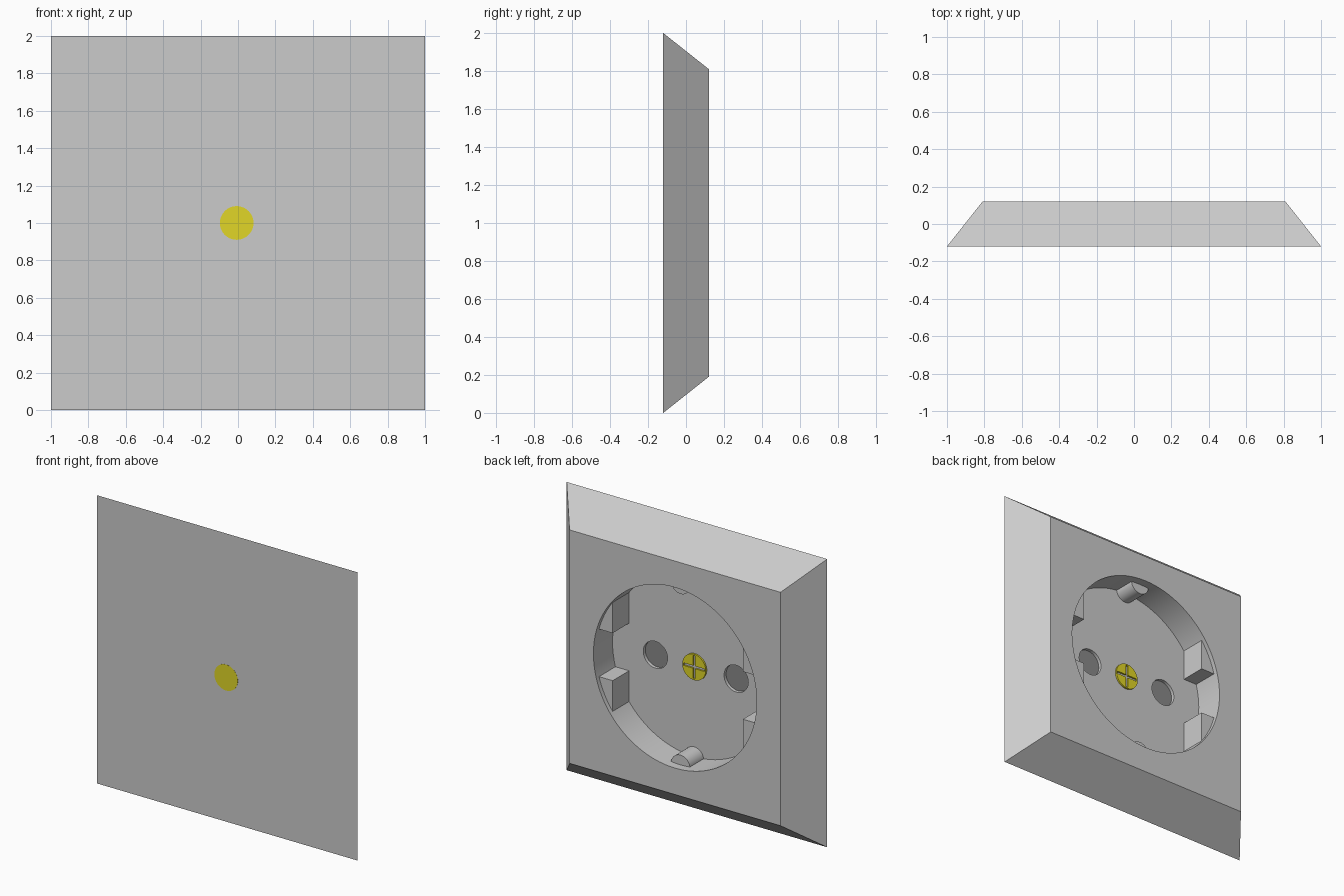
import bpy, bmesh, math
from mathutils import Matrix

if "Cube" in bpy.data.objects:
    bpy.data.objects.remove(bpy.data.objects["Cube"])

BACK, FRONT, FLOOR = -0.12, 0.12, -0.09
ZC = 1.0


def make(name, bm, colour=None):
    bmesh.ops.recalc_face_normals(bm, faces=bm.faces)
    me = bpy.data.meshes.new(name)
    bm.to_mesh(me)
    bm.free()
    ob = bpy.data.objects.new(name, me)
    bpy.context.collection.objects.link(ob)
    if colour:
        mat = bpy.data.materials.new(name + "_colour")
        mat.diffuse_color = (*colour, 1)
        mat.use_nodes = True
        mat.node_tree.nodes["Principled BSDF"].inputs["Base Color"].default_value = mat.diffuse_color
        me.materials.append(mat)
    return ob


def cylinder(name, x, z, r, y0, y1, segs=48, colour=None):
    """Cylinder running along y."""
    bm = bmesh.new()
    m = Matrix.Translation((x, (y0 + y1) / 2, z)) @ Matrix.Rotation(math.pi / 2, 4, 'X')
    bmesh.ops.create_cone(bm, cap_ends=True, segments=segs, radius1=r, radius2=r,
                          depth=y1 - y0, matrix=m)
    return make(name, bm, colour)


def box(name, x0, x1, y0, y1, z0, z1):
    bm = bmesh.new()
    m = Matrix.Translation(((x0 + x1) / 2, (y0 + y1) / 2, (z0 + z1) / 2)) \
        @ Matrix.Diagonal((x1 - x0, y1 - y0, z1 - z0, 1))
    bmesh.ops.create_cube(bm, size=1, matrix=m)
    return make(name, bm)


def select(ob):
    bpy.ops.object.select_all(action='DESELECT')
    ob.select_set(True)
    bpy.context.view_layer.objects.active = ob


def boolean(ob, tool, op='DIFFERENCE'):
    tool.hide_render = True
    mod = ob.modifiers.new("cut", 'BOOLEAN')
    mod.operation, mod.solver, mod.object = op, 'EXACT', tool
    select(ob)
    bpy.ops.object.modifier_apply(modifier=mod.name)
    bpy.data.objects.remove(tool)


def smooth(ob):
    select(ob)
    bpy.ops.object.shade_smooth_by_angle(angle=math.radians(30))


# Bevelled cover plate: square frustum
bm = bmesh.new()
rings = [[bm.verts.new((sx * h, y, ZC + sz * h))
          for sx, sz in ((-1, -1), (1, -1), (1, 1), (-1, 1))]
         for h, y in ((1.0, BACK), (0.81, FRONT))]
for ring in rings:
    bm.faces.new(ring)
for i in range(4):
    j = (i + 1) % 4
    bm.faces.new((rings[0][i], rings[0][j], rings[1][j], rings[1][i]))
plate = make("cover_plate", bm)

# Round recess and the two pin holes
boolean(plate, cylinder("recess_cutter", 0, ZC, 0.627, FLOOR, 0.3, 96))
SX = -0.007
for s, side in ((-1, "left"), (1, "right")):
    x = SX - 0.005 + s * 0.31
    boolean(plate, cylinder("hole_cutter", x, ZC, 0.093, -0.115, 0.1))
    cylinder(side + "_hole_bottom", x, ZC, 0.0925, -0.116, -0.112, colour=(0.25, 0.25, 0.25))
smooth(plate)

# Four guide blocks, trimmed to the round wall
for sx in (-1, 1):
    for sz in (-1, 1):
        xs = sorted((sx * 0.50, sx * 0.64))
        zs = sorted((ZC + sz * 0.165, ZC + sz * 0.39))
        block = box("guide_block", *xs, FLOOR - 0.005, 0.09, *zs)
        boolean(block, cylinder("trim", 0, ZC, 0.632, -0.3, 0.3, 96), 'INTERSECT')

# Half-round earth contacts at top and bottom
for s, side in ((-1, "lower"), (1, "upper")):
    smooth(cylinder(side + "_earth_contact", 0, ZC + s * 0.632, 0.073, FLOOR - 0.005, 0.06, 32))

# Central cross-slot screw, showing through at the back
screw = cylinder("screw", SX, ZC, 0.09, BACK - 0.001, -0.078, colour=(0.75, 0.67, 0.02))
boolean(screw, box("slot_cutter", SX - 0.08, SX + 0.08, -0.095, 0, ZC - 0.009, ZC + 0.009))
boolean(screw, box("slot_cutter", SX - 0.009, SX + 0.009, -0.0951, 0, ZC - 0.08, ZC + 0.08))
smooth(screw)
